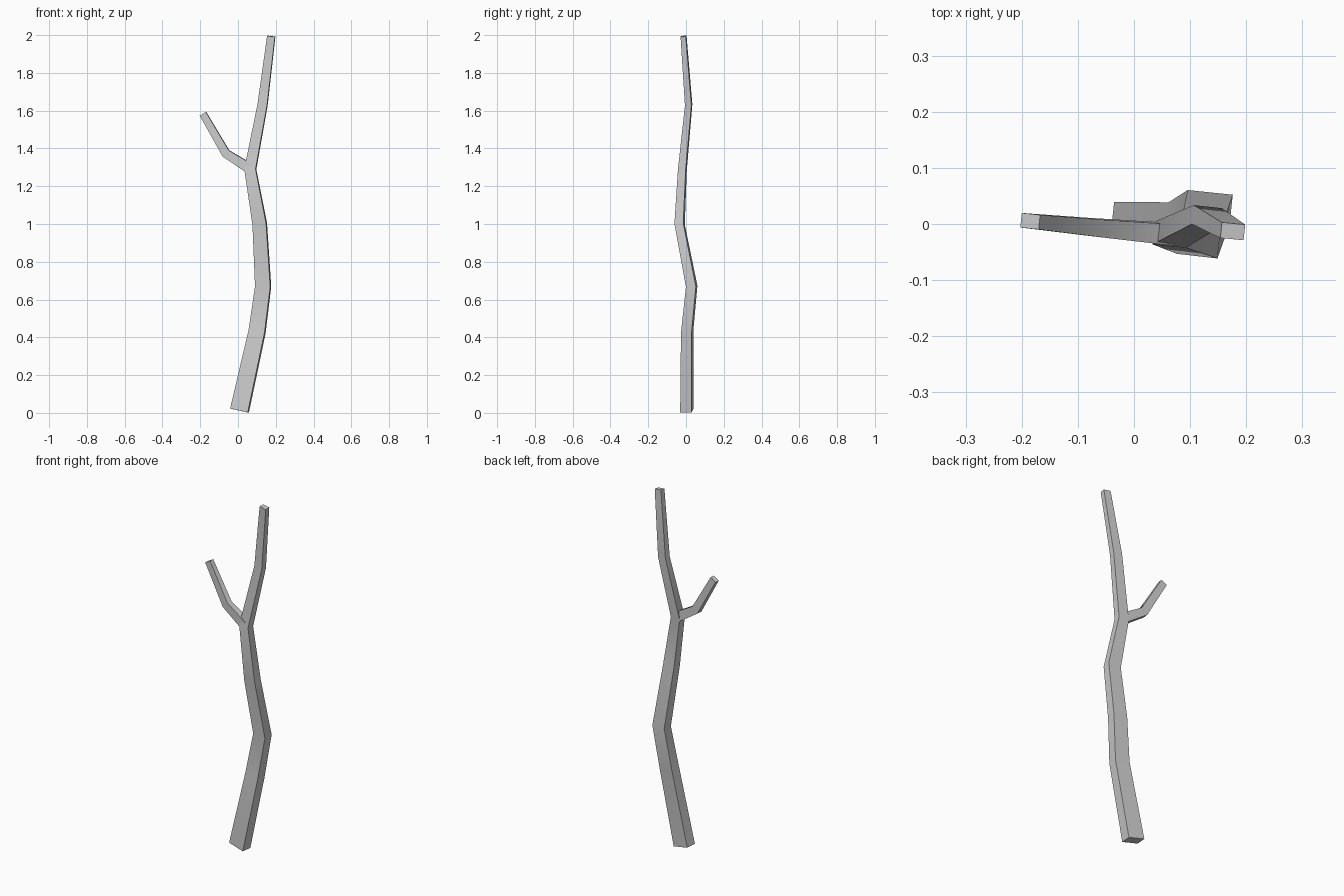
import bpy, bmesh, math
from mathutils import Vector

if "Cube" in bpy.data.objects:
    bpy.data.objects.remove(bpy.data.objects["Cube"])

SIDE = Vector((math.cos(math.radians(6)), -math.sin(math.radians(6)), 0))


def limb(name, path):
    """Sweep a tapering rectangular section along (x, y, z, width, depth) points."""
    pts = [Vector(p[:3]) for p in path]
    bm = bmesh.new()
    rings = []
    for i, p in enumerate(path):
        t = Vector((0, 0, 0))
        if i > 0:
            t += (pts[i] - pts[i - 1]).normalized()
        if i < len(pts) - 1:
            t += (pts[i + 1] - pts[i]).normalized()
        t.normalize()
        u = (SIDE - t * SIDE.dot(t)).normalized()
        v = t.cross(u)
        rings.append([bm.verts.new(pts[i] + u * (a * p[3] / 2) + v * (b * p[4] / 2))
                      for a, b in ((-1, -1), (1, -1), (1, 1), (-1, 1))])
    for r, s in zip(rings, rings[1:]):
        for k in range(4):
            n = (k + 1) % 4
            bm.faces.new((r[k], r[n], s[n], s[k]))
    bm.faces.new(rings[0][::-1])
    bm.faces.new(rings[-1])
    bmesh.ops.recalc_face_normals(bm, faces=bm.faces)
    me = bpy.data.meshes.new(name)
    bm.to_mesh(me)
    bm.free()
    ob = bpy.data.objects.new(name, me)
    bpy.context.collection.objects.link(ob)
    bpy.ops.object.select_all(action='DESELECT')
    ob.select_set(True)
    bpy.context.view_layer.objects.active = ob
    bpy.ops.object.shade_smooth_by_angle(angle=math.radians(80))
    return ob


# Main stem
limb("stem", [
    (0.008, 0.004, 0.012, 0.096, 0.06),
    (0.101, 0.006, 0.43, 0.086, 0.056),
    (0.133, 0.030, 0.67, 0.081, 0.053),
    (0.115, -0.034, 1.00, 0.073, 0.047),
    (0.065, -0.019, 1.29, 0.060, 0.041),
    (0.130, 0.014, 1.63, 0.051, 0.034),
    (0.176, -0.013, 1.994, 0.042, 0.028),
])

# Side branch
limb("side_branch", [
    (0.062, -0.018, 1.294, 0.054, 0.038),
    (-0.064, -0.007, 1.374, 0.046, 0.032),
    (-0.185, 0.005, 1.583, 0.038, 0.026),
])
